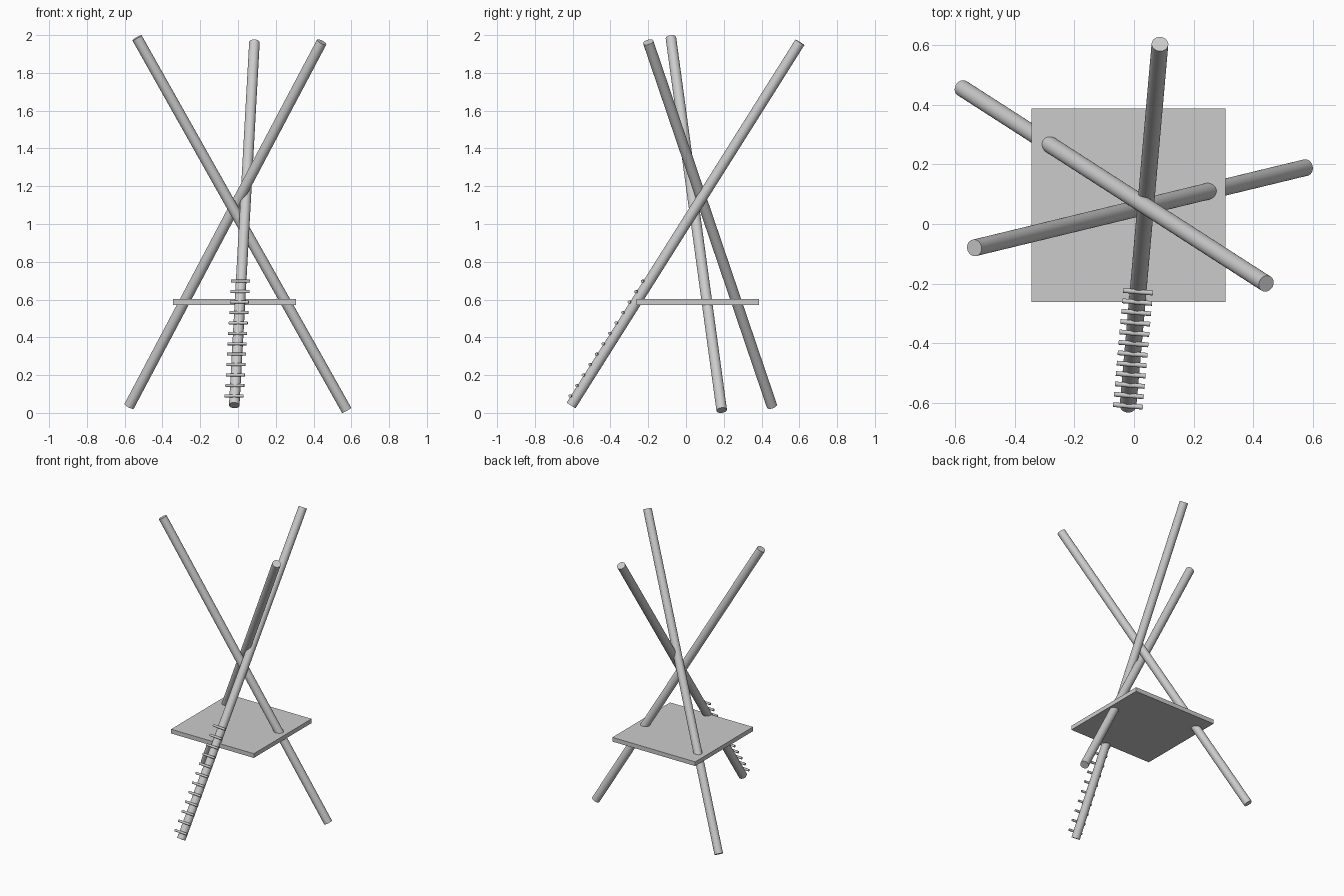
import bpy
from mathutils import Vector, Matrix

if "Cube" in bpy.data.objects:
    bpy.data.objects.remove(bpy.data.objects["Cube"])


def rod(name, start, end, radius, sides):
    """Closed smooth cylinder between two points."""
    start, end = Vector(start), Vector(end)
    axis = end - start
    bpy.ops.mesh.primitive_cylinder_add(vertices=sides, radius=radius, depth=axis.length)
    obj = bpy.context.object
    obj.name = name
    obj.matrix_world = (Matrix.Translation((start + end) / 2)
                        @ axis.to_track_quat('Z', 'Y').to_matrix().to_4x4())
    bpy.ops.object.shade_smooth_by_angle()
    return obj


POLE_R = 0.028

# Three leaning poles crossing near the middle
front_low, front_high = Vector((-0.02, -0.608, 0.04)), Vector((0.087, 0.603, 1.962))
rod("front_pole", front_low, front_high, POLE_R, 32)
rod("right_pole", (0.575, 0.189, 0.014), (-0.535, -0.08, 1.986), POLE_R, 32)
rod("left_pole", (-0.576, 0.455, 0.036), (0.443, -0.2, 1.963), POLE_R, 32)

# Square shelf resting between the poles
bpy.ops.mesh.primitive_cube_add(size=1, location=(-0.018, 0.063, 0.587))
shelf = bpy.context.object
shelf.name = "shelf"
shelf.scale = (0.65, 0.648, 0.03)

# Climbing rungs set into the outer face of the front pole
along = (front_high - front_low).normalized()
side = along.cross(Vector((0, 0, 1))).normalized()
outward = side.cross(along).normalized()
if outward.z < 0:
    outward = -outward
RUNGS = 12
for i in range(RUNGS):
    z = 0.09 + i * (0.697 - 0.09) / (RUNGS - 1)
    offset = outward * POLE_R
    centre = front_low + along * ((z - offset.z - front_low.z) / along.z) + offset
    rod(f"rung_{i + 1}", centre - side * 0.05, centre + side * 0.05, 0.008, 16)
